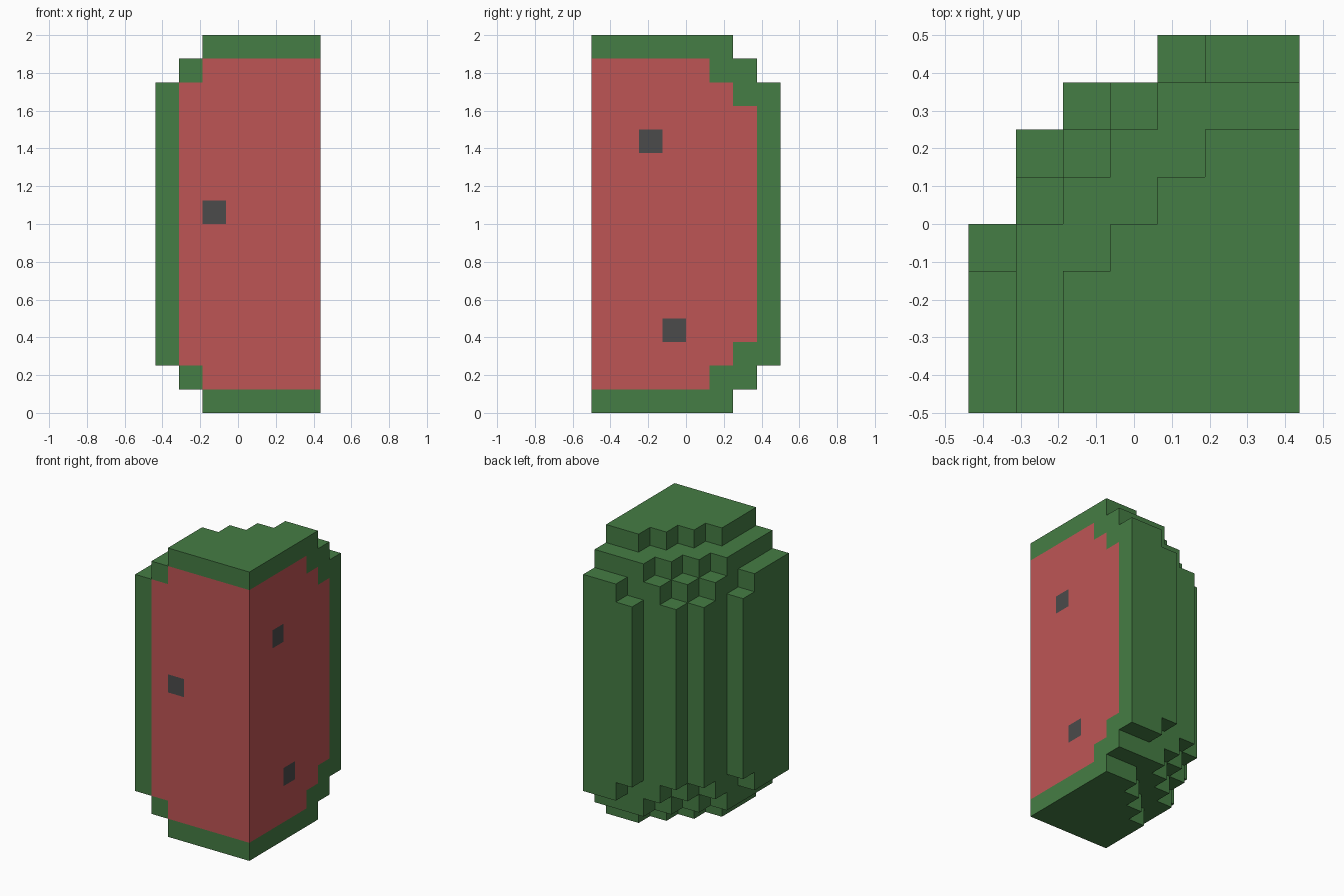
import bpy, bmesh
from mathutils import Vector

cube = bpy.data.objects.get("Cube")
if cube:
    bpy.data.objects.remove(cube, do_unlink=True)

U = 0.125                 # edge of one block
NX, NY, NZ = 7, 8, 16     # blocks along x, y, z

# First filled column in each row (rows run back to front), from the end layers inward
OUTLINES = [
    [7, 7, 5, 4, 3, 2, 2, 2],
    [7, 4, 3, 2, 1, 1, 1, 1],
    [5, 3, 2, 1, 1, 0, 0, 0],
    [4, 2, 1, 1, 0, 0, 0, 0],
]
# First flesh column on the front cut and first flesh row on the side cut, per layer
FLESH_FRONT = [NX, 2, 1, 1]
FLESH_SIDE = [NY, 3, 2, 1]
# Seed blocks on the cut faces (column, row, layer)
SEEDS = {(2, 7, 8), (6, 5, 11), (6, 4, 3)}


def layer(k):
    return min(k, NZ - 1 - k, 3)


def filled(i, j, k):
    return (0 <= i < NX and 0 <= j < NY and 0 <= k < NZ
            and i >= OUTLINES[layer(k)][j])


def part_of(i, j, k):
    if (i, j, k) in SEEDS:
        return "seeds"
    t = layer(k)
    if (j == NY - 1 and i >= FLESH_FRONT[t] and (i < NX - 1 or t > 0)) or \
       (i == NX - 1 and j >= FLESH_SIDE[t]):
        return "flesh"
    return "rind"


def material(name, rgb):
    m = bpy.data.materials.new(name)
    m.use_nodes = True
    col = (*rgb, 1.0)
    m.diffuse_color = col
    bsdf = m.node_tree.nodes["Principled BSDF"]
    bsdf.inputs["Base Color"].default_value = col
    bsdf.inputs["Roughness"].default_value = 0.9
    return m


MATS = {
    "rind": material("rind green", (0.060, 0.205, 0.058)),
    "flesh": material("flesh red", (0.515, 0.091, 0.091)),
    "seeds": material("seed grey", (0.070, 0.070, 0.070)),
}


def add_face(bm, centre, normal):
    # Square on one side of a block, wound to face outward
    n = Vector(normal)
    a = Vector((n.y, n.z, n.x))
    b = n.cross(a)
    c = centre + n * U / 2
    bm.faces.new([bm.verts.new(c + (a * s + b * t) * U / 2)
                  for s, t in ((-1, -1), (1, -1), (1, 1), (-1, 1))])


# Outer skin of the blocks, gathered by part
meshes = {name: bmesh.new() for name in MATS}
DIRS = [(1, 0, 0), (-1, 0, 0), (0, 1, 0), (0, -1, 0), (0, 0, 1), (0, 0, -1)]
for i in range(NX):
    for j in range(NY):
        for k in range(NZ):
            if not filled(i, j, k):
                continue
            centre = Vector((i - (NX - 1) / 2, (NY - 1) / 2 - j, k + 0.5)) * U
            for dx, dy, dz in DIRS:
                if not filled(i + dx, j - dy, k + dz):
                    add_face(meshes[part_of(i, j, k)], centre, (dx, dy, dz))

# Weld, merge flat areas and create the objects
for name, bm in meshes.items():
    bmesh.ops.remove_doubles(bm, verts=bm.verts, dist=0.001)
    bmesh.ops.dissolve_limit(bm, angle_limit=0.01, verts=bm.verts, edges=bm.edges)
    bmesh.ops.triangulate(bm, faces=[f for f in bm.faces if len(f.verts) > 4])
    me = bpy.data.meshes.new(name)
    bm.to_mesh(me)
    bm.free()
    me.materials.append(MATS[name])
    bpy.context.collection.objects.link(bpy.data.objects.new(name, me))
